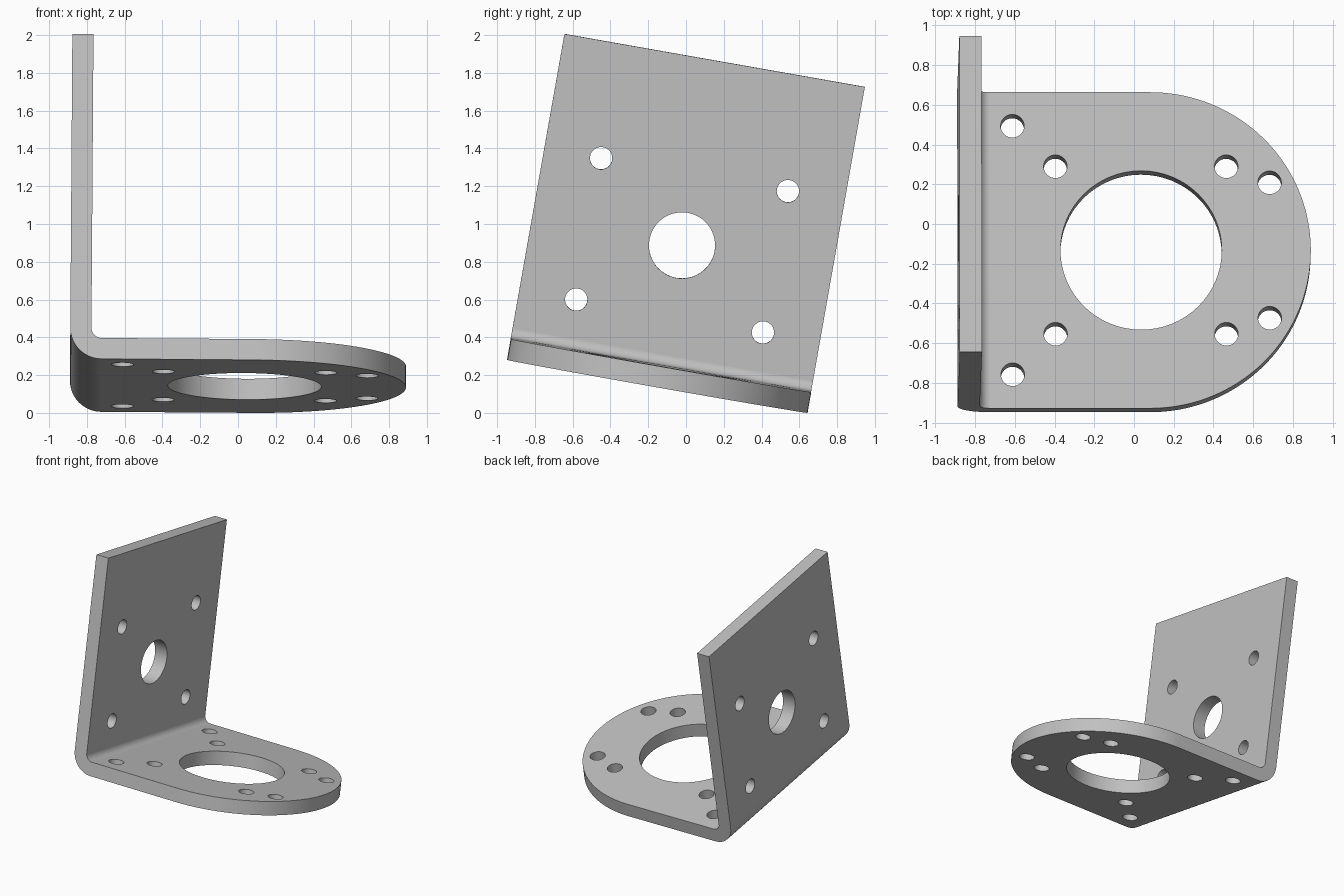
import bpy
import bmesh
from math import radians, sin, cos, pi
from mathutils import Matrix, Vector

if "Cube" in bpy.data.objects:
    bpy.data.objects.remove(bpy.data.objects["Cube"], do_unlink=True)

# Main dimensions, measured square to the bracket
LEFT, RIGHT = -0.886, 0.893
HALF_W, HALF_H = 0.8075, 0.873
THICK, INNER_R = 0.112, 0.055
OUTER_R = THICK + INNER_R
SMALL_R = 0.059

steel = bpy.data.materials.new("plain grey metal")
steel.use_nodes = True
steel.diffuse_color = (0.53, 0.53, 0.53, 1)
steel.node_tree.nodes["Principled BSDF"].inputs["Base Color"].default_value = steel.diffuse_color


def arc(cx, cy, r, start, end, steps):
    angles = [radians(start + (end - start) * i / steps) for i in range(steps + 1)]
    return [(cx + r * cos(a), cy + r * sin(a)) for a in angles]


def add_prism(bm, points, offset):
    """Extrude a closed loop of 3D points along offset."""
    face = bm.faces.new([bm.verts.new(p) for p in points])
    new = bmesh.ops.extrude_face_region(bm, geom=[face])["geom"]
    bmesh.ops.translate(bm, vec=offset, verts=[v for v in new if isinstance(v, bmesh.types.BMVert)])


def make_object(name, bm):
    bmesh.ops.recalc_face_normals(bm, faces=bm.faces)
    mesh = bpy.data.meshes.new(name)
    bm.to_mesh(mesh)
    bm.free()
    obj = bpy.data.objects.new(name, mesh)
    mesh.materials.append(steel)
    bpy.context.collection.objects.link(obj)
    return obj


def add_hole(bm, centre, radius, along):
    turn = Vector((0, 0, 1)).rotation_difference(Vector(along)).to_matrix().to_4x4()
    bmesh.ops.create_cone(bm, cap_ends=True, segments=64, radius1=radius, radius2=radius,
                          depth=0.3, matrix=Matrix.Translation(centre) @ turn)


# Bent sheet: L profile with rounded fold, extruded across the width
fold = LEFT + OUTER_R, -HALF_H + OUTER_R
profile = ([(LEFT, HALF_H)] + arc(*fold, OUTER_R, 180, 270, 16)
           + [(RIGHT + 0.1, -HALF_H), (RIGHT + 0.1, -HALF_H + THICK)]
           + arc(*fold, INNER_R, 270, 180, 16) + [(LEFT + THICK, HALF_H)])
bm = bmesh.new()
add_prism(bm, [(x, -HALF_W, z) for x, z in profile], (0, 2 * HALF_W, 0))
bracket = make_object("angle_bracket", bm)

# Plan outline that rounds the free end of the base
outline = [(-1.2, HALF_W + 0.0), (-1.2, -HALF_W)] + arc(RIGHT - HALF_W, 0, HALF_W, -90, 90, 72)
bm = bmesh.new()
add_prism(bm, [(x, y, -1.2) for x, y in outline], (0, 0, 2.4))
rounder = make_object("round_end_cutter", bm)

# Holes through the base and the upright
bm = bmesh.new()
base_z = -HALF_H + THICK / 2
add_hole(bm, (0.039, 0, base_z), 0.406, (0, 0, 1))
wall_x, wall_z = LEFT + THICK / 2, -0.121
add_hole(bm, (wall_x, 0, wall_z), 0.175, (1, 0, 0))
for side in (-1, 1):
    for x, y in ((-0.608, 0.635), (-0.392, 0.428), (0.468, 0.428), (0.686, 0.346)):
        add_hole(bm, (x, side * y, base_z), SMALL_R, (0, 0, 1))
    for rise in (-0.38, 0.38):
        add_hole(bm, (wall_x, side * 0.502, wall_z + rise), SMALL_R, (1, 0, 0))
holes = make_object("hole_cutter", bm)

# Cut the sheet
bpy.ops.object.select_all(action='DESELECT')
bpy.context.view_layer.objects.active = bracket
bracket.select_set(True)
for cutter, operation in ((rounder, 'INTERSECT'), (holes, 'DIFFERENCE')):
    mod = bracket.modifiers.new(cutter.name, 'BOOLEAN')
    mod.object, mod.operation, mod.solver = cutter, operation, 'EXACT'
    bpy.ops.object.modifier_apply(modifier=mod.name)
    bpy.data.objects.remove(cutter, do_unlink=True)

# Smooth the curved faces and keep the edges sharp
bpy.ops.object.shade_smooth_by_angle(angle=radians(30))
normals = bracket.modifiers.new("flat faces", 'WEIGHTED_NORMAL')
normals.keep_sharp = True

# Lean the whole bracket and stand it on the ground
tilt = Matrix.Rotation(radians(0.4), 4, 'Y') @ Matrix.Rotation(radians(-10), 4, 'X')
bracket.data.transform(tilt)
corners = [v.co for v in bracket.data.vertices]
low = Vector([min(c[i] for c in corners) for i in range(3)])
high = Vector([max(c[i] for c in corners) for i in range(3)])
middle = (low + high) / 2
bracket.data.transform(Matrix.Translation((-middle.x, -middle.y, -low.z)))
